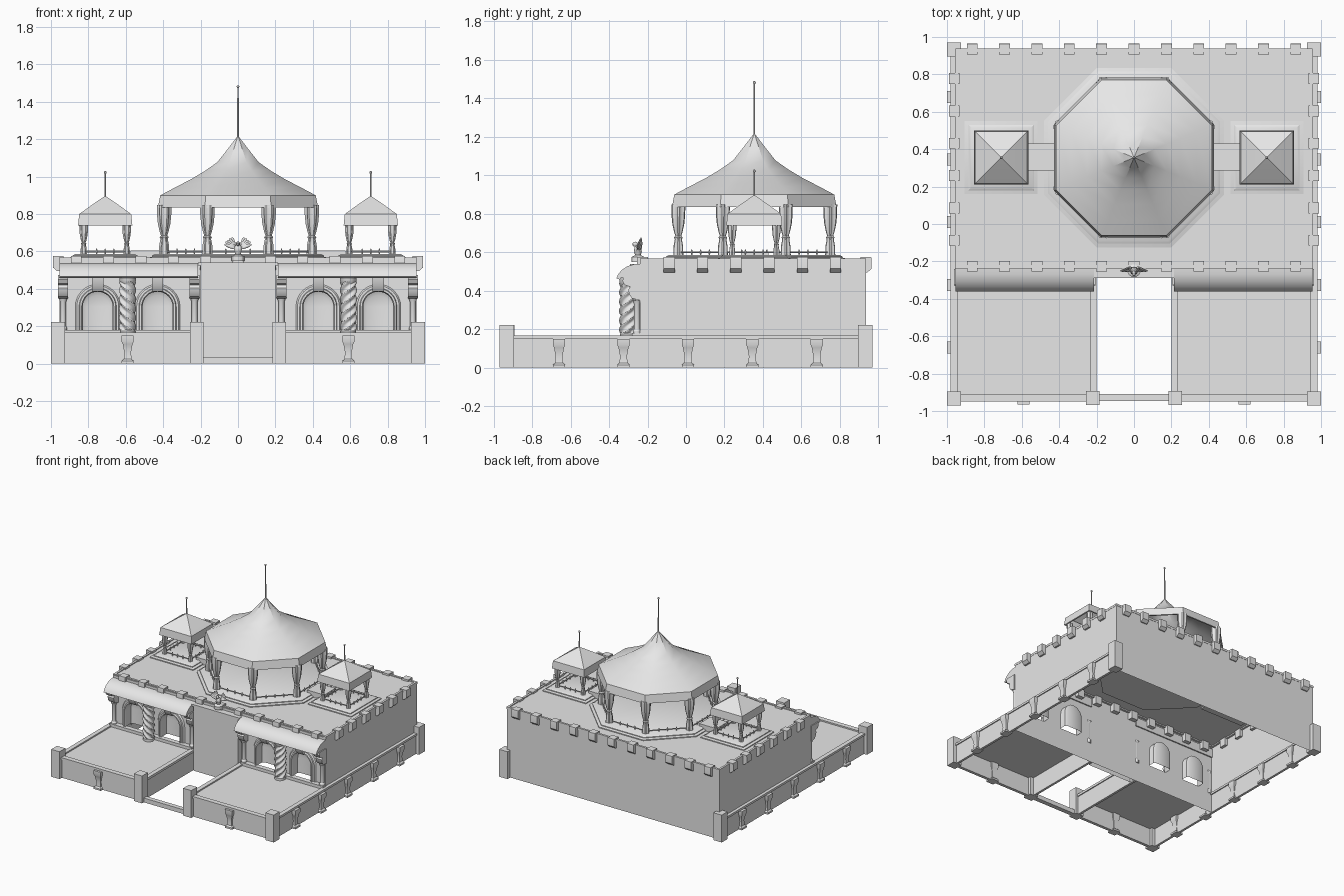
import bpy, bmesh
from math import sin, cos, pi, tau, radians
from mathutils import Vector, Matrix

cube = bpy.data.objects.get("Cube")
if cube:
    bpy.data.objects.remove(cube, do_unlink=True)

stone = bpy.data.materials.new("grey_stone")
stone.use_nodes = True
stone.diffuse_color = (0.8, 0.8, 0.8, 1)
stone.node_tree.nodes["Principled BSDF"].inputs["Base Color"].default_value = (0.8, 0.8, 0.8, 1)
parts = []


def finish(bm, name, loc=(0, 0, 0), rot=(0, 0, 0)):
    bmesh.ops.remove_doubles(bm, verts=bm.verts, dist=0.0001)
    bmesh.ops.recalc_face_normals(bm, faces=bm.faces)
    mesh = bpy.data.meshes.new(name)
    bm.to_mesh(mesh)
    bm.free()
    mesh.materials.append(stone)
    ob = bpy.data.objects.new(name, mesh)
    ob.location, ob.rotation_euler = loc, rot
    bpy.context.collection.objects.link(ob)
    parts.append(ob)
    return ob


def box(name, x, y, z, open_sides=()):
    bm = bmesh.new()
    bmesh.ops.create_cube(bm, size=1)
    for v in bm.verts:
        v.co = [r[0] + (r[1] - r[0]) * (c + 0.5) for r, c in zip((x, y, z), v.co)]
    bm.normal_update()
    gone = [f for f in bm.faces if any(f.normal.dot(Vector(d)) > 0.9 for d in open_sides)]
    bmesh.ops.delete(bm, geom=gone, context='FACES')
    return finish(bm, name)


def mirror_box(name, x, y, z):
    for s in (-1, 1):
        box(name, sorted((s * x[0], s * x[1])), y, z)


def strips(bm, rings, closed):
    for a, b in zip(rings, rings[1:]):
        n = len(a)
        for i in range(n if closed else n - 1):
            j = (i + 1) % n
            bm.faces.new((a[i], a[j], b[j], b[i]))


def lathe(name, profile, at, sides=12, lobes=0, amp=0, twist=0, cap=True):
    """Turned part; few-sided ones take the radius to the flat side."""
    bm = bmesh.new()
    grow = 1 / cos(pi / sides) if sides <= 8 else 1
    rings = []
    for r, z in profile:
        ring = []
        for i in range(sides):
            a = tau * (i + 0.5) / sides
            k = r * grow * (1 + amp * cos(lobes * (a - twist * z)))
            ring.append(bm.verts.new((k * cos(a), k * sin(a), z)))
        rings.append(ring)
    strips(bm, rings, True)
    if cap:
        bm.faces.new(rings[0])
        bm.faces.new(rings[-1])
    return finish(bm, name, (at[0], at[1], 0))


def prism(name, profile, half, loc, turn=0):
    bm = bmesh.new()
    rings = [[bm.verts.new((x, y, z)) for y, z in profile] for x in (-half, half)]
    strips(bm, rings, True)
    for ring in rings:
        bm.faces.new(ring)
    return finish(bm, name, loc, (0, 0, turn))


def blob(name, loc, size, rot=(0, 0, 0)):
    bm = bmesh.new()
    bmesh.ops.create_uvsphere(bm, u_segments=10, v_segments=6, radius=1, matrix=Matrix.Diagonal((*size, 1)))
    return finish(bm, name, loc, rot)


def arch(cx, r, y):
    pts = [(cx + r * cos(pi * i / 16), y, 0.305 + r * sin(pi * i / 16)) for i in range(17)]
    return [(cx + r, y, 0.18)] + pts + [(cx - r, y, 0.18)]


ARCHES = (-0.75, -0.43, 0.43, 0.75)
COL_X, WALL_Y, DECK = 0.59, -0.24, 0.56

# Hollow main block, front wall pierced by arches, and roof kerb
box("main_walls", (-0.955, 0.955), (WALL_Y, 0.935), (0, DECK), ((0, 0, -1), (0, -1, 0)))
bm = bmesh.new()
outline = [(x, WALL_Y, z) for x, z in ((-0.955, 0), (0.955, 0), (0.955, DECK), (-0.955, DECK))]
for loop in [outline] + [arch(cx, 0.08, WALL_Y) for cx in ARCHES]:
    vs = [bm.verts.new(p) for p in loop]
    for a, b in zip(vs, vs[1:] + vs[:1]):
        bm.edges.new((a, b))
bmesh.ops.triangle_fill(bm, edges=bm.edges[:], use_beauty=True, normal=(0, -1, 0))
finish(bm, "front_wall")
mirror_box("side_kerb", (0.94, 0.957), (WALL_Y, 0.935), (0.55, 0.567))
for y in (-0.235, 0.92):
    box("roof_kerb", (-0.955, 0.955), (y, y + 0.017), (0.55, 0.567))

# Arched niches with moulded frames and keystones
section = [(-0.02, -0.18), (0, -0.19), (0, -0.25), (0.006, -0.262), (0.016, -0.262),
           (0.02, -0.25), (0.032, -0.25), (0.04, -WALL_Y * -1)]
for cx in ARCHES:
    bm = bmesh.new()
    rings = [[bm.verts.new(p) for p in arch(cx, 0.08 + o, y)] for o, y in section]
    strips(bm, rings, False)
    bm.faces.new(rings[0])
    finish(bm, "arched_niche")
    prism("keystone", [(0, 0.465), (-0.06, 0.465), (-0.055, 0.42), (-0.03, 0.385), (0, 0.385)],
          0.03, (cx, WALL_Y, 0))

# Eaves, brackets, pilasters and twisted columns
eave = [(-0.23, 0.54), (-0.27, 0.538), (-0.305, 0.527), (-0.335, 0.507), (-0.354, 0.483),
        (-0.362, 0.465), (-0.345, 0.458), (-0.335, 0.47), (-0.23, 0.47)]
bracket = [(0, 0.475), (-0.085, 0.475), (-0.09, 0.45), (-0.08, 0.43), (-0.05, 0.42),
           (-0.06, 0.405), (-0.055, 0.38), (-0.04, 0.36), (0, 0.35)]
shaft = [(0.04, 0.18 + 0.26 * i / 60) for i in range(61)]
for s in (-1, 1):
    prism("curved_eave", eave, 0.37, (s * 0.585, 0, 0))
    prism("plinth", [(0, 0.155), (-0.04, 0.155), (-0.04, 0.18), (0, 0.18)], 0.37, (s * COL_X, WALL_Y, 0))
    for x in (0.935, 0.232):
        prism("eave_bracket", bracket, 0.027, (s * x, WALL_Y, 0))
        lathe("pilaster", [(0.022, 0.16), (0.022, 0.19), (0.016, 0.2), (0.016, 0.33), (0.024, 0.35)],
              (s * x, -0.255))
    lathe("twisted_column", shaft, (s * COL_X, -0.302), 32, 4, 0.15, s * 32)
    lathe("column_base", [(0.042, 0.155), (0.042, 0.175), (0.034, 0.185)], (s * COL_X, -0.302), 20)
    lathe("column_capital", [(0.034, 0.425), (0.045, 0.445), (0.045, 0.475)], (s * COL_X, -0.302), 20)

# Plain central entrance block
box("entrance_block", (-0.2, 0.2), (-0.283, WALL_Y), (0, 0.53), ((0, 0, -1),))
box("entrance_cornice", (-0.215, 0.215), (-0.29, WALL_Y), (0.525, 0.54))

# Merlons clipped around the roof edge
merlon = [(-0.028, 0.575), (0.028, 0.575), (0.03, 0.565), (0.03, 0.515), (0.008, 0.495), (-0.028, 0.495)]
STEP = 0.173
for i in range(-5, 6):
    prism("back_merlon", merlon, 0.029, (i * STEP, 0.935, 0))
    prism("front_merlon", merlon, 0.029, (i * STEP, -0.225, 0), pi)
for s in (-1, 1):
    for i in range(6):
        prism("side_merlon", merlon, 0.029, (s * 0.96, -0.087 + i * STEP, 0), -s * pi / 2)

# Terraces, low walls with coping, corner posts and balusters
mirror_box("terrace_floor", (0.2, 0.965), (-0.94, WALL_Y), (0.148, 0.156))
for name, z, t in (("low_wall", (0, 0.15), 0.008), ("coping", (0.15, 0.167), 0)):
    mirror_box("outer_" + name, (0.945 + t, 0.98 - t), (-0.93, 0.93), z)
    mirror_box("front_" + name, (0.2, 0.96), (-0.948 + t, -0.908 - t), z)
    mirror_box("inner_" + name, (0.2 + t, 0.235 - t), (-0.93, WALL_Y), z)
box("entrance_sill", (-0.2, 0.2), (-0.945, -0.908), (0, 0.035))
for y in (-0.97, 0.895):
    mirror_box("corner_post", (0.925, 1), (y, y + 0.075), (0, 0.222))
mirror_box("gate_post", (0.185, 0.257), (-0.968, -0.893), (0, 0.222))
baluster = [(0.032, 0), (0.032, 0.014), (0.021, 0.024), (0.018, 0.06), (0.026, 0.105),
            (0.032, 0.118), (0.032, 0.15)]
for s in (-1, 1):
    lathe("front_baluster", baluster, (s * COL_X, -0.933), 4)
    for i in range(-2, 3):
        lathe("side_baluster", baluster, (s * 0.968, 0.01 + i * 0.335), 4)


# Canopied pavilions: stepped base, roof, spire, curtains and low rails
def pavilion(name, at, sides, base, cover, roof, spire, reach, curtain_r, top):
    steps = [(base, 0.55), (base, 0.567), (base - 0.02, 0.572), (base - 0.02, 0.578),
             (base - 0.036, 0.586)]
    lathe(name + "_base", steps, at, sides)
    lathe(name + "_canopy", [(cover - 0.02, top + 0.055), (cover - 0.012, top), (cover, top)] + roof,
          at, sides, cap=False)
    peak = roof[-1][1]
    lathe(name + "_spire", [(0.005, peak - 0.02), (0.004, spire - 0.01)], at, 10)
    blob(name + "_finial", (*at, spire - 0.008), (0.008, 0.008, 0.008))
    h = top - 0.585
    shape = [(1, 1.05), (0.98, 0.85), (0.85, 0.65), (0.6, 0.48), (0.42, 0.4), (0.62, 0.37),
             (0.5, 0.33), (0.66, 0.2), (0.72, 0)]
    drape = [(r * curtain_r, 0.585 + h * f) for r, f in shape]
    corners = []
    for i in range(sides):
        a = tau * (i + 0.5) / sides
        k = reach / cos(pi / sides)
        corners.append(Vector((at[0] + k * cos(a), at[1] + k * sin(a), 0.6)))
    for i, p in enumerate(corners):
        lathe(name + "_curtain", drape, p, 24, 6, 0.14)
        q = corners[(i + 1) % sides]
        rail = lathe(name + "_rail", [(0.0035, 0), (0.0035, (q - p).length)], (0, 0), 6)
        rail.location = p
        rail.rotation_euler = (q - p).to_track_quat('Z', 'Y').to_euler()
        for f in (0.3, 0.5, 0.7):
            lathe(name + "_rail_stud", [(0.006, 0.58), (0.003, 0.59), (0.006, 0.6), (0.002, 0.615)],
                  p.lerp(q, f), 8)


CY = 0.355
pavilion("main_pavilion", (0, CY), 8, 0.48, 0.428,
         [(0.416, 0.9), (0.335, 0.943), (0.25, 0.987), (0.175, 1.032), (0.11, 1.078), (0.055, 1.148), (0, 1.22)],
         1.49, 0.395, 0.036, 0.835)
for s in (-1, 1):
    pavilion("side_pavilion", (s * 0.71, CY), 4, 0.195, 0.145, [(0.139, 0.8), (0.07, 0.85), (0, 0.898)],
             1.03, 0.115, 0.022, 0.74)
mirror_box("link_bridge", (0.42, 0.575), (0.285, 0.43), (0.55, 0.605))

# Winged ornament above the entrance
EY = -0.25
lathe("ornament_foot", [(0.035, 0.55), (0.035, 0.575), (0.015, 0.585), (0.022, 0.605)], (0, EY))
blob("ornament_body", (0, EY, 0.612), (0.022, 0.02, 0.028))
blob("ornament_head", (0, EY - 0.014, 0.642), (0.011, 0.015, 0.013))
for s in (-1, 1):
    for i in range(5):
        t = radians(22 + 13 * i)
        blob("wing_feather", (s * (0.014 + 0.032 * cos(t)), EY + 0.004 * i, 0.615 + 0.032 * sin(t)),
             (0.034, 0.007, 0.009), (0, -s * t, 0))

# Smooth shading with crisp edges
bpy.ops.object.select_all(action='DESELECT')
for ob in parts:
    ob.select_set(True)
bpy.context.view_layer.objects.active = parts[0]
bpy.ops.object.shade_smooth_by_angle(angle=radians(30))
